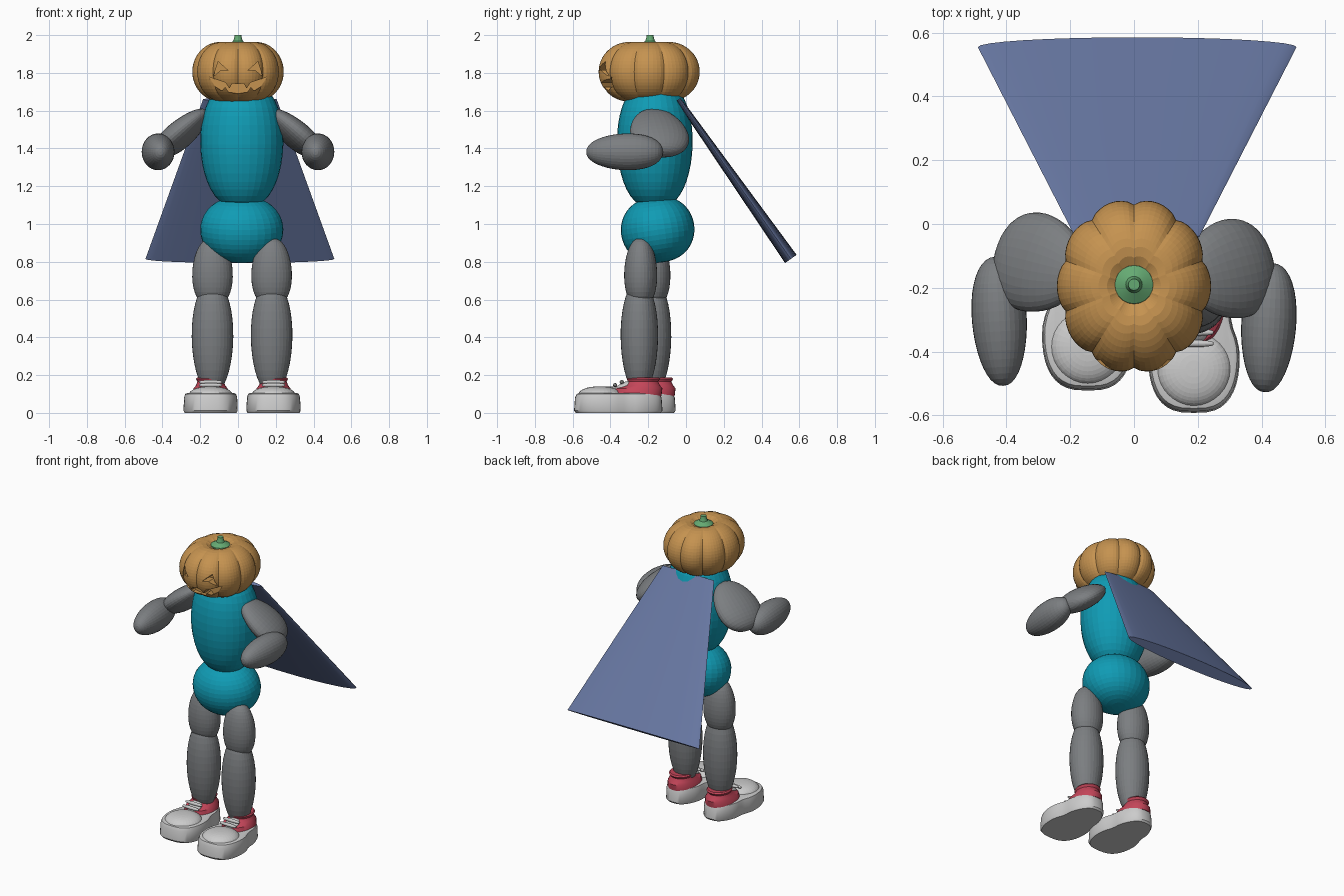
import bpy, bmesh, math
from mathutils import Matrix, Vector, Euler

if "Cube" in bpy.data.objects:
    bpy.data.objects.remove(bpy.data.objects["Cube"])

def material(name, rgb):
    m = bpy.data.materials.new(name)
    m.diffuse_color = (*rgb, 1)
    m.use_nodes = True
    m.node_tree.nodes["Principled BSDF"].inputs["Base Color"].default_value = m.diffuse_color
    return m

TEAL = material("teal", (0.005, 0.33, 0.46))
GREY = material("dark_grey", (0.2, 0.21, 0.22))
WHITE = material("off_white", (0.65, 0.65, 0.65))
RED = material("red", (0.55, 0.06, 0.1))
BLUE = material("blue", (0.14, 0.19, 0.37))
ORANGE = material("orange", (0.56, 0.29, 0.08))
GREEN = material("green", (0.13, 0.4, 0.17))

def finish(name, bm, mat=None, smooth=False):
    bmesh.ops.recalc_face_normals(bm, faces=bm.faces)
    me = bpy.data.meshes.new(name)
    bm.to_mesh(me)
    bm.free()
    ob = bpy.data.objects.new(name, me)
    bpy.context.collection.objects.link(ob)
    if mat:
        me.materials.append(mat)
    bpy.ops.object.select_all(action='DESELECT')
    ob.select_set(True)
    bpy.context.view_layer.objects.active = ob
    if smooth:
        bpy.ops.object.shade_smooth_by_angle(angle=math.radians(40))
    return ob

def blob(name, mat, loc, radii, rot=(0, 0, 0), p=1.0, taper=0.0):
    """Ellipsoid along local z; p < 1 fills it out, taper widens the top."""
    bm = bmesh.new()
    bmesh.ops.create_uvsphere(bm, u_segments=32, v_segments=20, radius=1)
    for v in bm.verts:
        rho = math.hypot(v.co.x, v.co.y)
        k = max(rho, 1e-6) ** (p - 1) * (1 + taper * v.co.z) if rho > 1e-4 else 0
        v.co = Vector((v.co.x * k * radii[0], v.co.y * k * radii[1], v.co.z * radii[2]))
    bm.transform(Matrix.Translation(loc) @ Euler(rot).to_matrix().to_4x4())
    return finish(name, bm, mat)

def loft(name, mat, rings, smooth=True):
    bm = bmesh.new()
    loops = [[bm.verts.new(c) for c in r] for r in rings]
    n = len(loops[0])
    for a, b in zip(loops, loops[1:]):
        for i in range(n):
            bm.faces.new((a[i], a[(i + 1) % n], b[(i + 1) % n], b[i]))
    bm.faces.new(loops[0])
    bm.faces.new(loops[-1])
    return finish(name, bm, mat, smooth)

def oval(cx, cy, z, rx, ry, n=32):
    return [(cx + rx * math.cos(2 * math.pi * i / n), cy + ry * math.sin(2 * math.pi * i / n), z)
            for i in range(n)]

# Body
blob("torso", TEAL, (0.02, -0.165, 1.42), (0.22, 0.2, 0.335), p=0.75, taper=0.04)
blob("hips", TEAL, (0.02, -0.15, 0.97), (0.22, 0.195, 0.175), rot=(0.15, 0, 0), p=0.85)

# Arms
for s, side, dy in ((1, "right", 0), (-1, "left", 0.02)):
    blob(f"upper_arm_{side}", GREY, (s * 0.295, -0.145 + dy, 1.485), (0.07, 0.155, 0.175),
         rot=(0, -s * 0.86, s * 0.25), p=0.85, taper=-0.15)
    blob(f"forearm_{side}", GREY, (s * 0.422, -0.325 + dy, 1.382), (0.086, 0.097, 0.203),
         rot=(math.pi / 2, 0, -s * 0.06), p=0.9, taper=-0.08)

# Shoe outline in local y, narrower at the heel with a slight waist
def sole_ring(cx, dy, z, k):
    pts = []
    for i in range(48):
        a = 2 * math.pi * i / 48
        y = -0.3585 - 0.234 * math.cos(a)
        w = abs(math.sin(a)) ** 0.7 * (0.14 + 0.028 * math.cos(a) - 0.014 * math.exp(-((y + 0.31) / 0.05) ** 2))
        w = math.copysign(w, math.sin(a))
        pts.append((cx + w * k, -0.3585 + (y + 0.3585) * k + dy, z))
    return pts

# Legs and shoes
for side, x, sx, dy in (("right", 0.178, 0.188, 0), ("left", -0.135, -0.145, 0.07)):
    blob(f"thigh_{side}", GREY, (x, -0.24 + dy, 0.745), (0.107, 0.087, 0.18), p=0.8, taper=-0.08)
    blob(f"calf_{side}", GREY, (x, -0.247 + dy, 0.40), (0.11, 0.099, 0.3), p=0.95, taper=0.04)
    loft(f"sole_{side}", WHITE, [sole_ring(sx, dy, z, k) for z, k in
         ((0, 0.96), (0.012, 1.0), (0.08, 0.98), (0.1, 0.94), (0.105, 0.86))])
    blob(f"toe_cap_{side}", WHITE, (sx, -0.455 + dy, 0.09), (0.118, 0.118, 0.05), p=0.8)
    loft(f"shoe_upper_{side}", RED, [oval(sx, c + dy, z, rx, ry) for z, c, rx, ry in
         ((0.09, -0.26, 0.098, 0.13), (0.13, -0.25, 0.09, 0.125), (0.145, -0.232, 0.078, 0.095),
          (0.165, -0.228, 0.07, 0.08), (0.18, -0.225, 0.077, 0.088), (0.188, -0.225, 0.07, 0.08))])
    blob(f"tongue_{side}", WHITE, (sx, -0.33 + dy, 0.14), (0.045, 0.055, 0.02), rot=(0.45, 0, 0))
    for i, (y, z) in enumerate(((-0.375, 0.147), (-0.34, 0.163))):
        blob(f"lace_{side}_{i}", WHITE, (sx, y + dy, z), (0.011, 0.011, 0.062),
             rot=(0, math.pi / 2, 0), p=0.6)

# Cape: flattened cone leaning back from the neck
base, top = Vector((0.01, 0.555, 0.815)), Vector((0.01, -0.04, 1.66))
bm = bmesh.new()
bmesh.ops.create_cone(bm, cap_ends=True, segments=32, radius1=0.5, radius2=0.195, depth=(top - base).length)
lean = math.atan2(base.y - top.y, top.z - base.z)
bm.transform(Matrix.Translation((base + top) / 2) @ Matrix.Rotation(lean, 4, 'X')
             @ Matrix.Diagonal((1, 0.075, 1, 1)))
finish("cape", bm, BLUE, True)

# Pumpkin head with ten lobes and dimpled ends
bm = bmesh.new()
bmesh.ops.create_uvsphere(bm, u_segments=80, v_segments=28, radius=1)
for v in bm.verts:
    rho, th = math.hypot(v.co.x, v.co.y), math.atan2(v.co.y, v.co.x)
    r = rho ** 0.7 if rho > 1e-4 else 0
    lobe = 0.93 + 0.07 * abs(math.sin(5 * (th - math.pi / 2))) ** 0.7
    dip = 1 - 0.35 * math.exp(-(r / 0.28) ** 2)
    z = v.co.z * dip
    v.co = Vector((0.242 * r * lobe * math.cos(th), -0.195 + 0.275 * r * lobe * math.sin(th),
                   1.806 + 0.17 * z))
head = finish("pumpkin_head", bm, ORANGE)

# Carved face
eye = [(0.13, 1.782), (0.105, 1.86), (0.052, 1.812), (0.09, 1.815)]
half_mouth = [(0, 1.74), (0.03, 1.745), (0.045, 1.718), (0.065, 1.748), (0.155, 1.778),
              (0.12, 1.727), (0.085, 1.705), (0.068, 1.725), (0.05, 1.698), (0, 1.69)]
mouth = half_mouth + [(-x, z) for x, z in half_mouth[-2:0:-1]]
bm = bmesh.new()
for shape in (eye, [(-x, z) for x, z in eye], mouth):
    a = [bm.verts.new((x, -0.6, z)) for x, z in shape]
    face = bm.faces.new(a)
    ext = bmesh.ops.extrude_face_region(bm, geom=[face], use_keep_orig=True)
    bmesh.ops.translate(bm, vec=(0, 0.215, 0), verts=[g for g in ext["geom"] if isinstance(g, bmesh.types.BMVert)])
cutter = finish("face_cutter", bm, ORANGE)
cutter.hide_render = True
mod = head.modifiers.new("carve", 'BOOLEAN')
mod.operation, mod.solver, mod.object = 'DIFFERENCE', 'EXACT', cutter
bpy.context.view_layer.objects.active = head
bpy.ops.object.modifier_apply(modifier="carve")
bpy.data.objects.remove(cutter)

# Stem
loft("stem", GREEN, [oval(0, -0.19, z, r, r, 20) for z, r in
     ((1.92, 0.064), (1.948, 0.06), (1.957, 0.045), (1.968, 0.026), (1.985, 0.02), (2.0, 0.018))])
